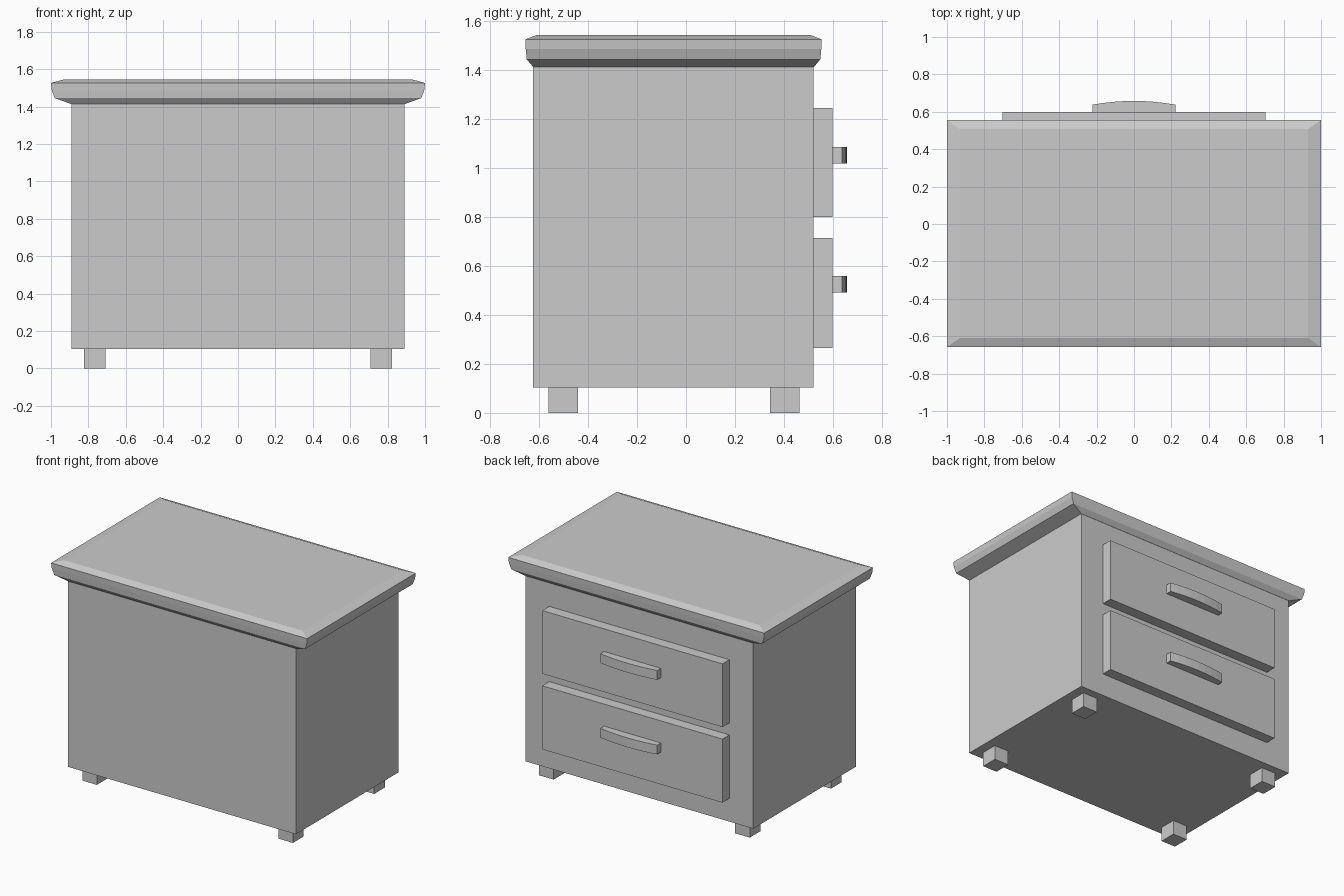
import bpy, bmesh, math

if "Cube" in bpy.data.objects:
    bpy.data.objects.remove(bpy.data.objects["Cube"])


def mesh_object(name, bm):
    bmesh.ops.recalc_face_normals(bm, faces=bm.faces)
    mesh = bpy.data.meshes.new(name)
    bm.to_mesh(mesh)
    bm.free()
    obj = bpy.data.objects.new(name, mesh)
    bpy.context.collection.objects.link(obj)
    return obj


def loft(name, rings):
    """Join equal-length point rings into a closed solid."""
    bm = bmesh.new()
    loops = [[bm.verts.new(p) for p in ring] for ring in rings]
    n = len(loops[0])
    for a, b in zip(loops, loops[1:]):
        for i in range(n):
            j = (i + 1) % n
            bm.faces.new((a[i], a[j], b[j], b[i]))
    bm.faces.new(loops[0][::-1])
    bm.faces.new(loops[-1])
    return mesh_object(name, bm)


def rect(x0, x1, y0, y1, z):
    return [(x0, y0, z), (x1, y0, z), (x1, y1, z), (x0, y1, z)]


def box(name, x, y, z):
    return loft(name, [rect(*x, *y, h) for h in z])


# Cabinet body
box("cabinet_body", (-0.89, 0.89), (-0.625, 0.521), (0.103, 1.414))

# Moulded top: half width, half depth, height
TOP_Y = -0.051
profile = [(0.89, 0.573, 1.413), (0.98, 0.6, 1.445), (0.996, 0.604, 1.488),
           (1.0, 0.606, 1.526), (0.93, 0.558, 1.545)]
loft("table_top", [rect(-w, w, TOP_Y - d, TOP_Y + d, z) for w, d, z in profile])

# Feet
for side, cx in (("left", -0.766), ("right", 0.766)):
    for end, cy in (("front", -0.502), ("back", 0.404)):
        box(f"{side}_{end}_foot", (cx - 0.057, cx + 0.057),
            (cy - 0.06, cy + 0.06), (0, 0.104))

# Drawer fronts with bowed pulls
for name, z0, z1, hz in (("lower", 0.266, 0.715, 0.526), ("upper", 0.8, 1.246, 1.053)):
    box(f"{name}_drawer", (-0.704, 0.704), (0.52, 0.598), (z0, z1))
    outline = [(0.222, 0.597), (-0.222, 0.597)]
    for i in range(9):
        t = -1 + i / 4
        outline.append((0.222 * t, 0.638 + 0.02 * (1 - t * t)))
    loft(f"{name}_handle", [[(x, y, hz + h) for x, y in outline] for h in (-0.033, 0.033)])
